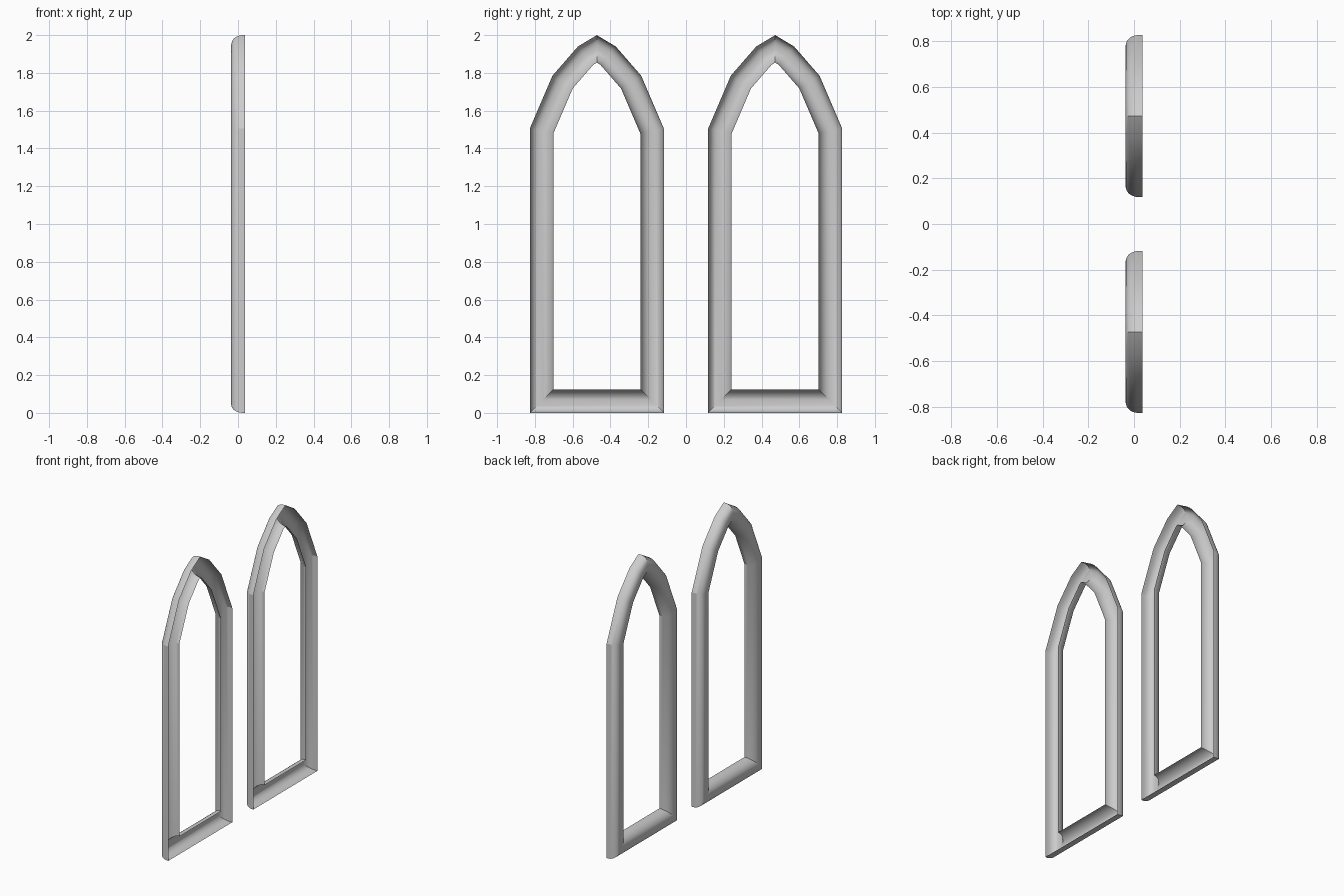
import bpy, bmesh, math
from mathutils import Vector

cube = bpy.data.objects.get("Cube")
if cube:
    bpy.data.objects.remove(cube, do_unlink=True)

WIDTH, DEPTH = 0.125, 0.075     # moulding face width and depth
STEPS = 20                      # facets around the moulding section
SPACING = 0.472                 # frame centre from the origin

stone = bpy.data.materials.new("light_grey")
stone.use_nodes = True
grey = (0.6, 0.6, 0.6, 1)
stone.diffuse_color = grey
stone.node_tree.nodes["Principled BSDF"].inputs["Base Color"].default_value = grey

# Pointed arch outline: one half, then its mirror
half = [(0.355, 0), (0.355, 1.505), (0.235, 1.785), (0.1, 1.94)]
outline = [Vector(p) for p in half + [(0, 2)]]
outline += [Vector((-y, z)) for y, z in reversed(half)]


def mitre(i):
    """Inward offset per unit of width at one outline corner."""
    p = outline[i]
    a = (p - outline[i - 1]).normalized()
    b = (outline[(i + 1) % len(outline)] - p).normalized()
    na, nb = Vector((-a.y, a.x)), Vector((-b.y, b.x))
    return (na + nb) / (1 + na.dot(nb))


def section():
    """Hollow rounded trough, fuller on its outer side, open toward +x."""
    pts = []
    for k in range(STEPS + 1):
        t = math.pi * k / STEPS
        c, s = math.cos(t), max(math.sin(t), 0)
        power = 0.75 if c > 0 else 1
        across = WIDTH / 2 * (1 - math.copysign(abs(c) ** power, c))
        pts.append((across, DEPTH / 2 - DEPTH * s ** power))
    return pts


def build_frame(name, centre):
    bm = bmesh.new()
    rings = []
    for i, p in enumerate(outline):
        m = mitre(i)
        rings.append([bm.verts.new((x, centre + p.x + m.x * d, p.y + m.y * d))
                      for d, x in section()])
    # Skin the moulding around the closed outline
    for i, ring in enumerate(rings):
        nxt = rings[(i + 1) % len(rings)]
        for k in range(STEPS):
            bm.faces.new((ring[k], ring[k + 1], nxt[k + 1], nxt[k]))
    bm.normal_update()
    # Rounded back must face away from the opening side
    if sum(f.normal.x for f in bm.faces) > 0:
        bmesh.ops.reverse_faces(bm, faces=bm.faces[:])
    mesh = bpy.data.meshes.new(name)
    bm.to_mesh(mesh)
    bm.free()
    mesh.materials.append(stone)
    obj = bpy.data.objects.new(name, mesh)
    bpy.context.collection.objects.link(obj)
    bpy.ops.object.select_all(action="DESELECT")
    obj.select_set(True)
    bpy.context.view_layer.objects.active = obj
    bpy.ops.object.shade_smooth_by_angle(angle=math.radians(22))


build_frame("front_arch_frame", -SPACING)
build_frame("back_arch_frame", SPACING)
